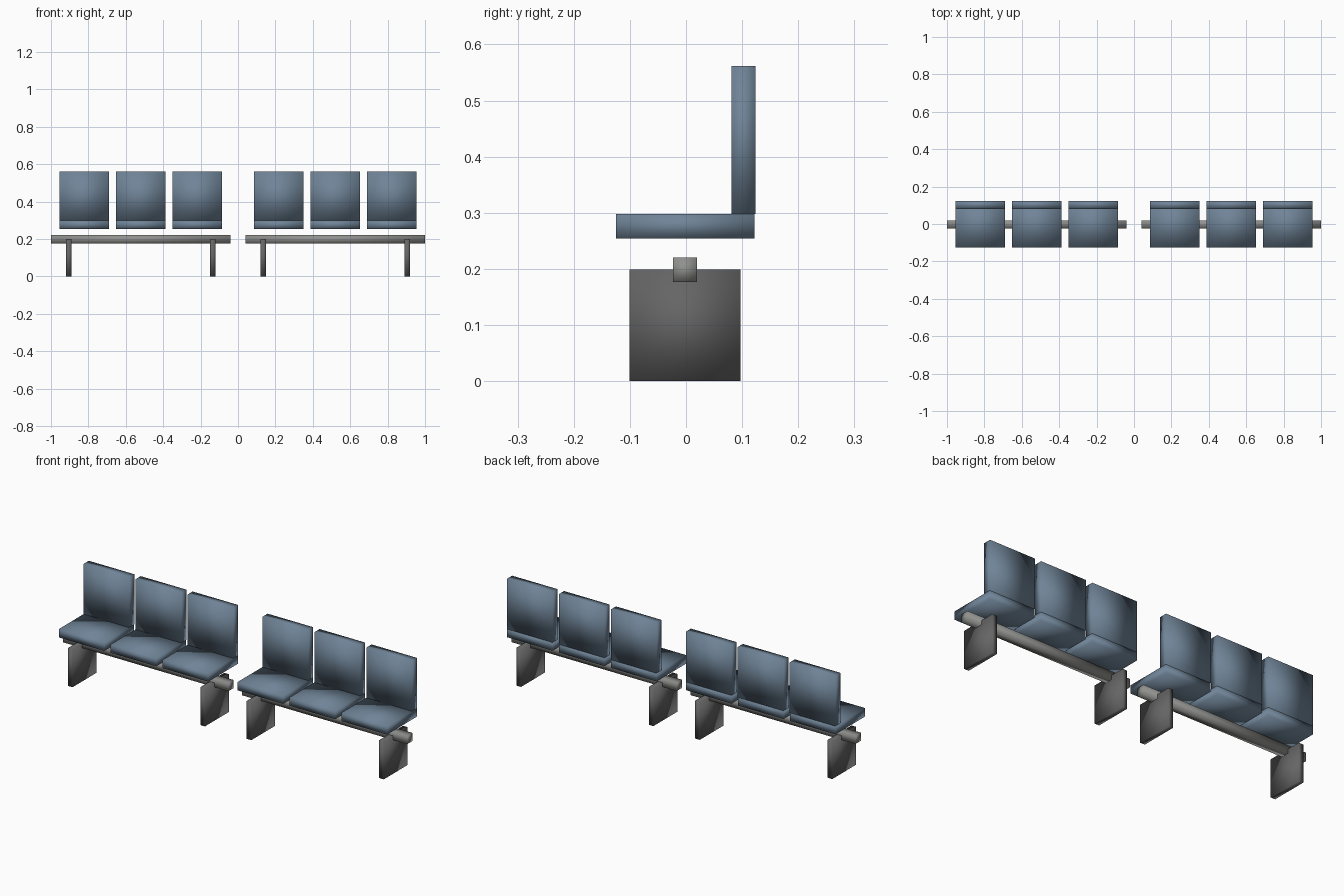
import bpy

default_cube = bpy.data.objects.get("Cube")
if default_cube:
    bpy.data.objects.remove(default_cube, do_unlink=True)


def make_material(name, rgb):
    mat = bpy.data.materials.new(name)
    mat.use_nodes = True
    mat.diffuse_color = (*rgb, 1)
    bsdf = next(n for n in mat.node_tree.nodes if n.type == 'BSDF_PRINCIPLED')
    bsdf.inputs["Base Color"].default_value = (*rgb, 1)
    return mat


blue = make_material("blue_upholstery", (0.16, 0.23, 0.31))
steel = make_material("light_grey_metal", (0.28, 0.28, 0.27))
dark = make_material("dark_grey_metal", (0.13, 0.13, 0.13))


def box(name, x, y, z, width, mat):
    """Soft-shaded box: y and z are (low, high) ranges, x is the centre."""
    bpy.ops.mesh.primitive_cube_add(
        size=1, location=(x, sum(y) / 2, sum(z) / 2))
    obj = bpy.context.object
    obj.name = name
    obj.scale = (width, y[1] - y[0], z[1] - z[0])
    bpy.ops.object.transform_apply(location=False, rotation=False, scale=True)
    bpy.ops.object.shade_smooth()
    obj.data.materials.append(mat)
    return obj


# Two identical benches, side by side
for side, centre in (("right", -0.52), ("left", 0.52)):
    # Support rail and the slab legs near its ends
    box(f"{side}_rail", centre, (-0.023, 0.02), (0.177, 0.22), 0.96, steel)
    for end, offset in (("right", -0.385), ("left", 0.385)):
        box(f"{side}_bench_{end}_leg", centre + offset,
            (-0.101, 0.097), (0, 0.199), 0.027, dark)

    # Three seats, each a cushion with an upright back
    for i in range(3):
        x = centre + (i - 1) * 0.302
        box(f"{side}_seat_{i + 1}", x, (-0.125, 0.122), (0.254, 0.298), 0.265, blue)
        box(f"{side}_backrest_{i + 1}", x, (0.081, 0.124), (0.298, 0.562), 0.265, blue)
